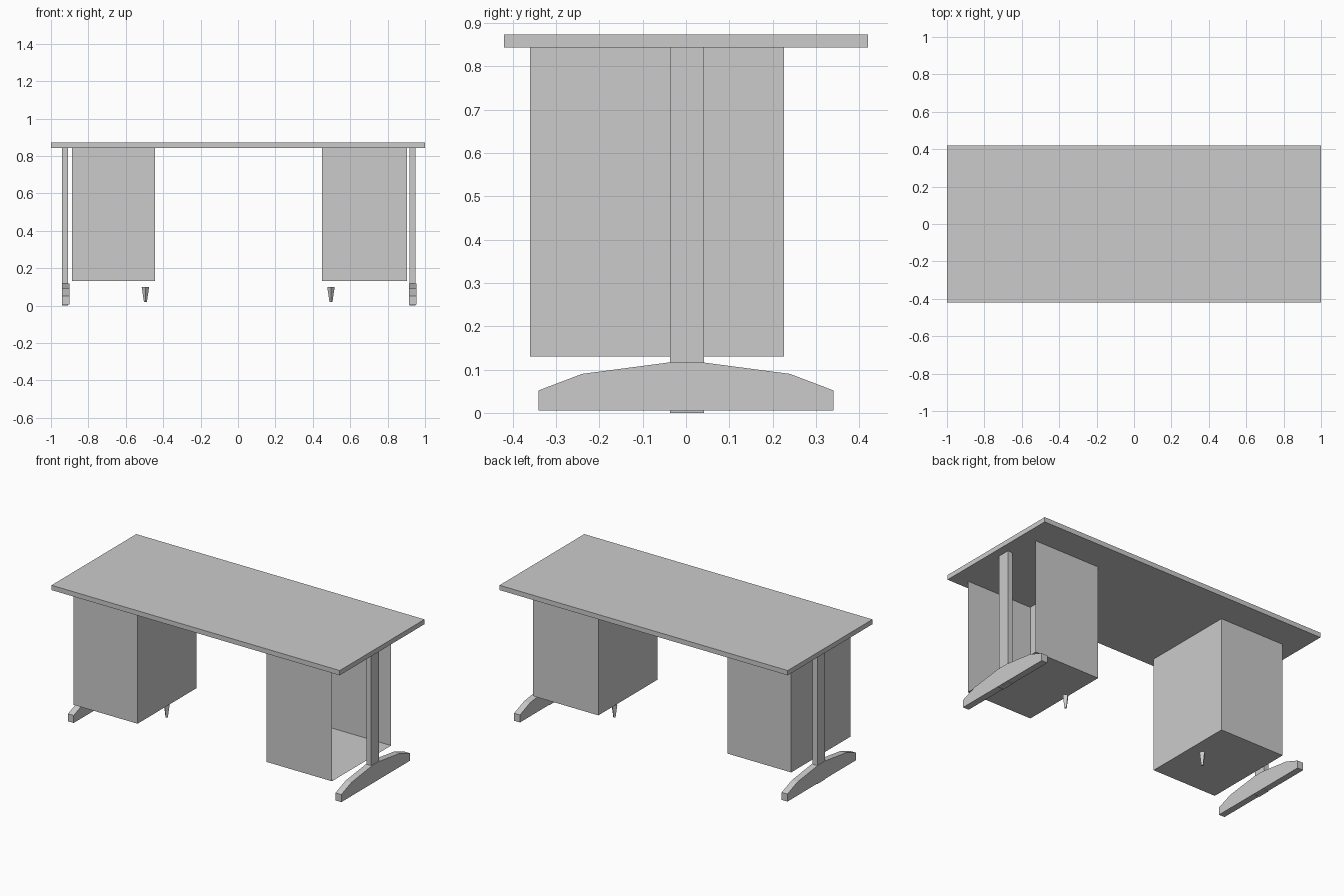
import bpy, bmesh
from mathutils import Matrix

if "Cube" in bpy.data.objects:
    bpy.data.objects.remove(bpy.data.objects["Cube"])


def finish(name, bm):
    mesh = bpy.data.meshes.new(name)
    bm.to_mesh(mesh)
    bm.free()
    ob = bpy.data.objects.new(name, mesh)
    bpy.context.collection.objects.link(ob)
    return ob


def box(name, x, y, z, open_dirs=()):
    """Box from ranges; faces whose normal matches an open direction are removed."""
    bm = bmesh.new()
    bmesh.ops.create_cube(bm, size=1)
    bmesh.ops.scale(bm, vec=(x[1] - x[0], y[1] - y[0], z[1] - z[0]), verts=bm.verts)
    bmesh.ops.translate(bm, vec=[(a + b) / 2 for a, b in (x, y, z)], verts=bm.verts)
    bm.normal_update()
    gone = [f for f in bm.faces
            if any(f.normal.dot(Matrix.Identity(3)[abs(d) - 1]) * d > 0.5 for d in open_dirs)]
    bmesh.ops.delete(bm, geom=gone, context='FACES')
    return finish(name, bm)


def extruded(name, profile, x0, x1):
    """Closed (y, z) profile extruded along x."""
    bm = bmesh.new()
    face = bm.faces.new([bm.verts.new((x0, y, z)) for y, z in profile])
    ext = bmesh.ops.extrude_face_region(bm, geom=[face], use_keep_orig=True)
    moved = [v for v in ext['geom'] if isinstance(v, bmesh.types.BMVert)]
    bmesh.ops.translate(bm, vec=(x1 - x0, 0, 0), verts=moved)
    bmesh.ops.recalc_face_normals(bm, faces=bm.faces)
    return finish(name, bm)


# Desk top
box("desk_top", (-1, 1), (-0.42, 0.42), (0.843, 0.873))

# Drawer cabinets; the right one is open towards its leg
box("left_cabinet", (-0.888, -0.445), (-0.36, 0.226), (0.13, 0.844))
box("right_cabinet", (0.45, 0.904), (-0.36, 0.226), (0.13, 0.844), open_dirs=(1, 3))

# T-shaped legs: sloping foot and upright post
half = [(0.34, 0.005), (0.34, 0.052), (0.24, 0.09), (0.035, 0.117)]
foot = half + [(-y, z) for y, z in reversed(half)]
for side, x0, x1 in (("left", -0.942, -0.902), ("right", 0.914, 0.955)):
    extruded(side + "_foot", foot, x0, x1)
    box(side + "_post", (x0 + 0.002, x1 - 0.006), (-0.037, 0.041), (0.0, 0.844))

# Small pointed glides under the cabinets
for side, x in (("left", -0.495), ("right", 0.497)):
    bm = bmesh.new()
    bmesh.ops.create_cone(bm, cap_ends=True, segments=4, radius1=0.008, radius2=0.02,
                          depth=0.08, matrix=Matrix.Translation((x, 0, 0.06)))
    finish(side + "_glide", bm)
